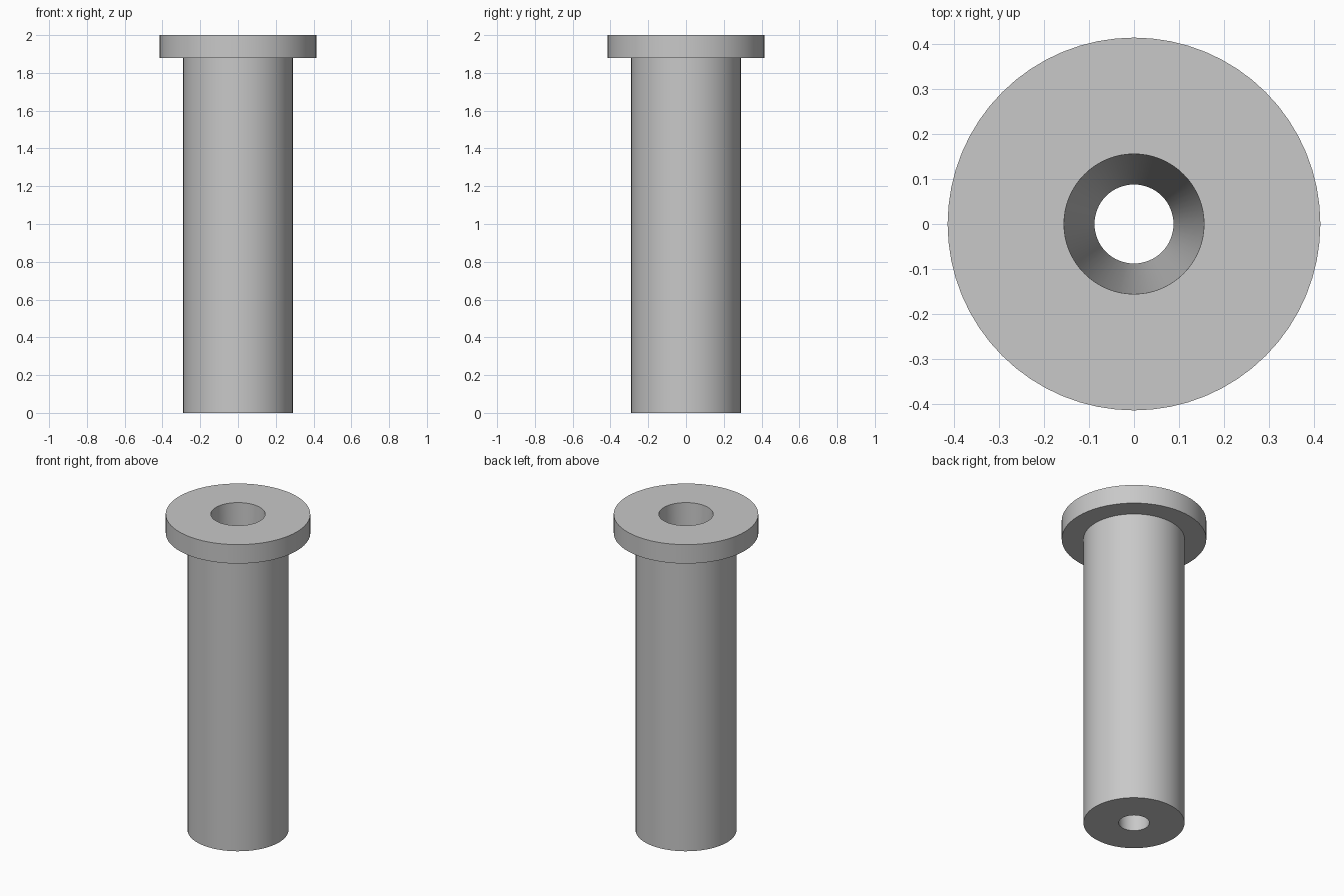
import bpy
import bmesh
from math import tau, radians

cube = bpy.data.objects.get("Cube")
if cube:
    bpy.data.objects.remove(cube, do_unlink=True)

SEGMENTS = 64

steel = bpy.data.materials.new("plain grey steel")
steel.use_nodes = True
grey = (0.58, 0.58, 0.58, 1)
steel.diffuse_color = grey
steel.node_tree.nodes["Principled BSDF"].inputs["Base Color"].default_value = grey

# Closed cross-section (radius, height): tapered bore, sleeve, flanged head
profile = [(0.088, 0), (0.29, 0), (0.29, 1.88),
           (0.415, 1.88), (0.415, 2), (0.156, 2)]

# Revolve the cross-section about z
bm = bmesh.new()
verts = [bm.verts.new((r, 0, z)) for r, z in profile]
edges = [bm.edges.new((a, b)) for a, b in zip(verts, verts[1:] + verts[:1])]
bmesh.ops.spin(bm, geom=verts + edges, cent=(0, 0, 0), axis=(0, 0, 1),
               angle=tau, steps=SEGMENTS, use_merge=True)
bmesh.ops.remove_doubles(bm, verts=bm.verts, dist=0.0001)
bmesh.ops.recalc_face_normals(bm, faces=bm.faces)

mesh = bpy.data.meshes.new("flanged_sleeve")
bm.to_mesh(mesh)
bm.free()
mesh.materials.append(steel)
sleeve = bpy.data.objects.new("flanged_sleeve", mesh)
bpy.context.collection.objects.link(sleeve)

# Smooth walls with crisp rims
bpy.ops.object.select_all(action="DESELECT")
sleeve.select_set(True)
bpy.context.view_layer.objects.active = sleeve
bpy.ops.object.shade_smooth_by_angle(angle=radians(30))
